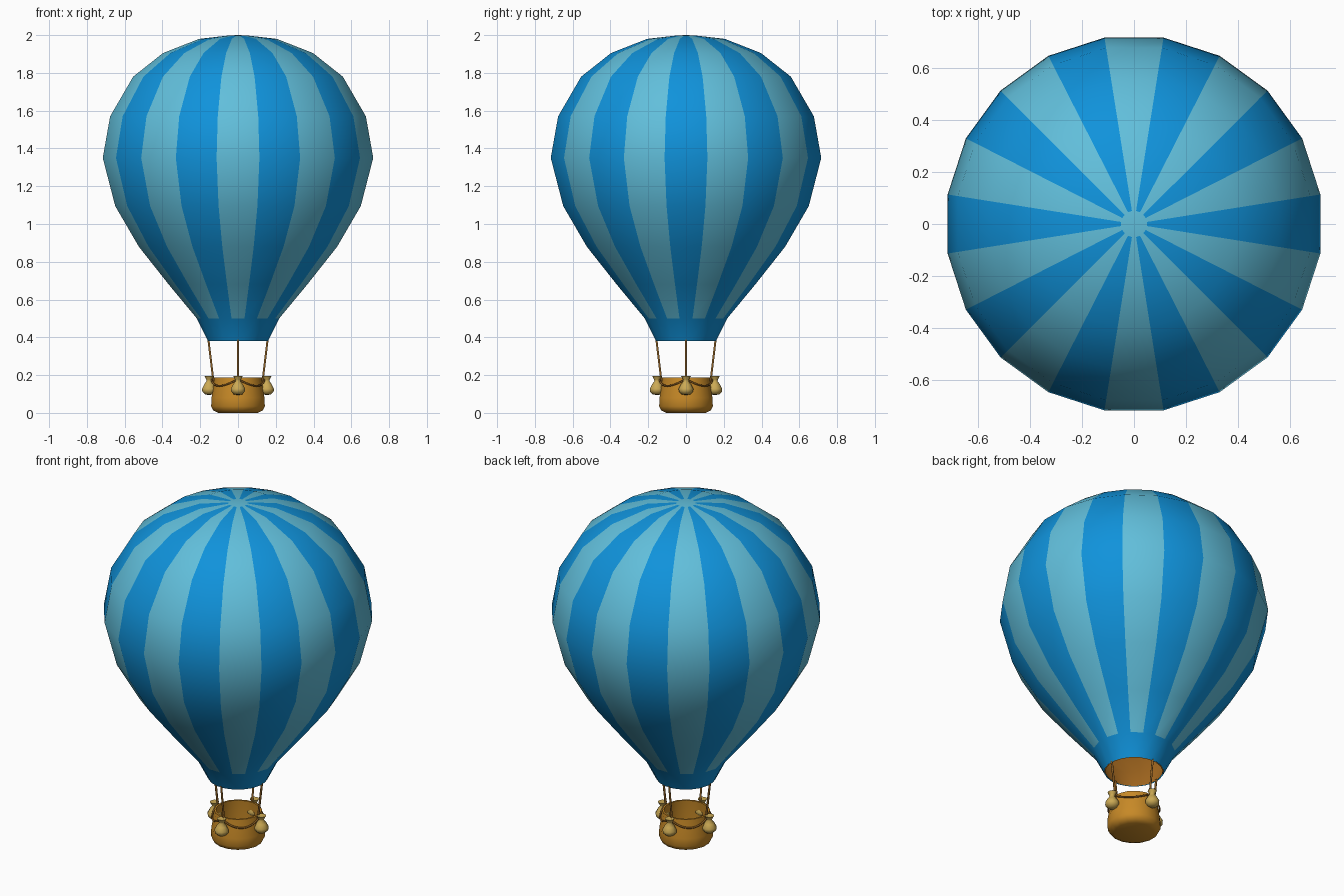
import bpy, bmesh, math
from mathutils import Vector

cube = bpy.data.objects.get("Cube")
if cube:
    bpy.data.objects.remove(cube)


def material(name, rgb):
    m = bpy.data.materials.new(name)
    m.use_nodes = True
    m.diffuse_color = (*rgb, 1)
    m.node_tree.nodes["Principled BSDF"].inputs["Base Color"].default_value = (*rgb, 1)
    return m


LIGHT = material("light blue", (0.12, 0.52, 0.71))
DEEP = material("deep blue", (0.005, 0.29, 0.71))
WICKER = material("wicker brown", (0.57, 0.25, 0.02))
LINING = material("lining brown", (0.4, 0.15, 0.015))
ROPE = material("rope brown", (0.3, 0.13, 0.02))
SACK = material("sack tan", (0.6, 0.4, 0.09))


def finish(bm, name, mats, angle=60, location=(0, 0, 0)):
    mesh = bpy.data.meshes.new(name)
    bm.to_mesh(mesh)
    bm.free()
    ob = bpy.data.objects.new(name, mesh)
    ob.location = location
    bpy.context.collection.objects.link(ob)
    for m in mats:
        mesh.materials.append(m)
    bpy.ops.object.select_all(action='DESELECT')
    ob.select_set(True)
    bpy.context.view_layer.objects.active = ob
    bpy.ops.object.shade_smooth_by_angle(angle=math.radians(angle))
    return ob


def lathe(profile, sides, inward=False):
    """Spin (radius, z) points round z; radii are to the flats of the facets."""
    bm = bmesh.new()
    rings = []
    for r, z in profile:
        if r == 0:
            rings.append([bm.verts.new((0, 0, z))] * sides)
            continue
        r /= math.cos(math.pi / sides)
        angles = [(k + 0.5) * math.tau / sides for k in range(sides)]
        rings.append([bm.verts.new((r * math.cos(a), r * math.sin(a), z)) for a in angles])
    for low, high in zip(rings, rings[1:]):
        for k in range(sides):
            n = (k + 1) % sides
            corners = dict.fromkeys((low[k], low[n], high[n], high[k]))
            bm.faces.new(list(corners))
    if inward:
        bmesh.ops.reverse_faces(bm, faces=bm.faces[:])
    return bm


def cord(name, points, radius, cyclic=False):
    curve = bpy.data.curves.new(name, 'CURVE')
    curve.dimensions = '3D'
    curve.bevel_depth = radius
    curve.bevel_resolution = 1
    spline = curve.splines.new('POLY')
    spline.points.add(len(points) - 1)
    for p, co in zip(spline.points, points):
        p.co = (*co, 1)
    spline.use_cyclic_u = cyclic
    spline.use_smooth = True
    curve.use_fill_caps = True
    curve.materials.append(ROPE)
    ob = bpy.data.objects.new(name, curve)
    bpy.context.collection.objects.link(ob)


# Envelope: twenty gores striped alternately, with a plain skirt
envelope = [(0.158, 0.38), (0.218, 0.5), (0.367, 0.68), (0.525, 0.88), (0.65, 1.095),
            (0.716, 1.35), (0.677, 1.57), (0.555, 1.78), (0.397, 1.905),
            (0.206, 1.98), (0.05, 1.998), (0, 2.0)]
GORES = 20
bm = lathe(envelope, GORES)
for f in bm.faces:
    c = f.calc_center_median()
    gore = round(math.atan2(c.y, c.x) / math.tau * GORES)
    f.material_index = 1 if c.z < 0.5 or (gore % 2 == 0 and c.z < 1.997) else 0
finish(bm, "envelope", [LIGHT, DEEP])

# Brown lining inside the envelope
lining = [(max(r - 0.006, 0), z - (0.006 if z > 1.5 else 0)) for r, z in envelope]
finish(lathe(lining, GORES, inward=True), "envelope_lining", [LINING])

# Hollow round basket
basket = [(0, 0.004), (0.105, 0), (0.13, 0.012), (0.142, 0.035), (0.14, 0.08),
          (0.132, 0.13), (0.126, 0.188), (0.116, 0.188), (0.122, 0.12),
          (0.122, 0.03), (0, 0.025)]
finish(lathe(basket, 16), "basket", [WICKER], 45)

# Four suspension ropes, each with a sandbag hung by the basket rim
sack = [(0, 0.094), (0.022, 0.098), (0.036, 0.113), (0.037, 0.128), (0.026, 0.15),
        (0.014, 0.168), (0.015, 0.176), (0.024, 0.194), (0, 0.19)]
for name, x, y in (("front", 0, -1), ("back", 0, 1), ("left", 1, 0), ("right", -1, 0)):
    side = Vector((x, y, 0))
    cord(name + "_rope", [side * 0.128 + Vector((0, 0, 0.15)),
                          side * 0.157 + Vector((0, 0, 0.39))], 0.006)
    finish(lathe(sack, 10), name + "_sandbag", [SACK], 60, side * 0.153)

# Cord draped round the basket between the sandbags
drape = []
for k in range(48):
    a = k * math.tau / 48
    drape.append((0.139 * math.cos(a), 0.139 * math.sin(a),
                  0.178 - 0.035 * abs(math.sin(2 * a))))
cord("draped_cord", drape, 0.005, True)
